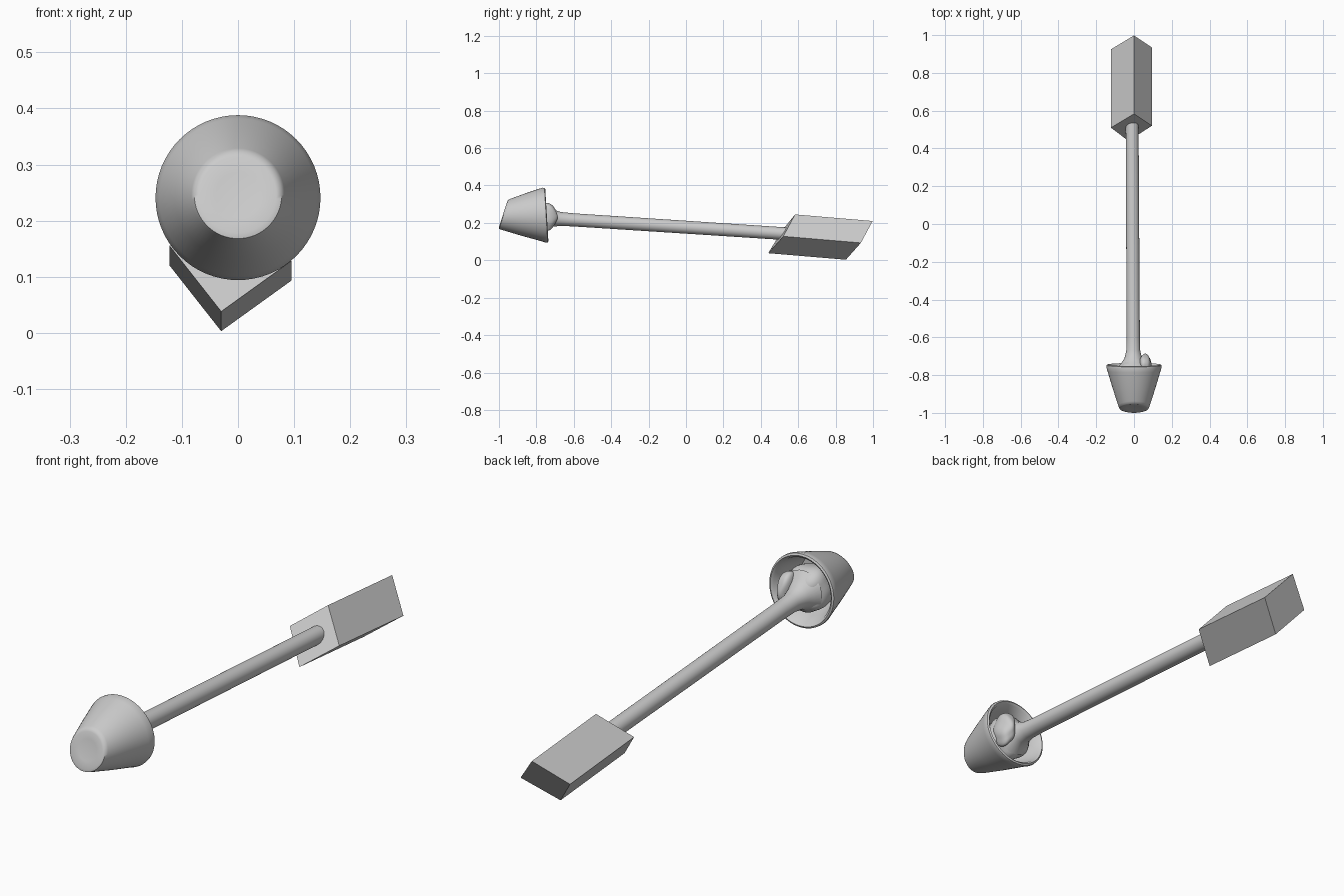
import bpy, bmesh, math
from mathutils import Vector

if "Cube" in bpy.data.objects:
    bpy.data.objects.remove(bpy.data.objects["Cube"])

grey = bpy.data.materials.new("plain grey")
grey.diffuse_color = (0.6, 0.6, 0.6, 1)
grey.use_nodes = True
grey.node_tree.nodes["Principled BSDF"].inputs["Base Color"].default_value = grey.diffuse_color


def finish(name, bm, smooth=None):
    bmesh.ops.recalc_face_normals(bm, faces=bm.faces)
    me = bpy.data.meshes.new(name)
    bm.to_mesh(me)
    bm.free()
    me.materials.append(grey)
    ob = bpy.data.objects.new(name, me)
    bpy.context.collection.objects.link(ob)
    if smooth:
        bpy.ops.object.select_all(action='DESELECT')
        ob.select_set(True)
        bpy.context.view_layer.objects.active = ob
        bpy.ops.object.shade_smooth_by_angle(angle=math.radians(smooth))
    return ob


def loft(name, rings, n, smooth):
    """Rings of (x, y, z, radius, tilt) around the y axis, closed at both ends."""
    bm = bmesh.new()
    loops = []
    for x, y, z, r, tilt in rings:
        loop = []
        for i in range(n):
            a = 2 * math.pi * i / n
            dz = r * math.sin(a)
            loop.append(bm.verts.new((x + r * math.cos(a), y + tilt * dz, z + dz)))
        loops.append(loop)
    for a, b in zip(loops, loops[1:]):
        for i in range(n):
            j = (i + 1) % n
            bm.faces.new((a[i], a[j], b[j], b[i]))
    bm.faces.new(loops[0])
    bm.faces.new(loops[-1])
    return finish(name, bm, smooth)


def lump(name, centre, size, wobble):
    bm = bmesh.new()
    bmesh.ops.create_icosphere(bm, subdivisions=4, radius=1)
    for v in bm.verts:
        p = v.co.copy()
        k = 1 + wobble * math.sin(4 * p.x + 1) * math.sin(5 * p.z + 2 * p.y)
        v.co = Vector(centre) + Vector([p[i] * size[i] * k for i in range(3)])
    return finish(name, bm, 60)


# Slanted block: a sheared parallelogram extruded backwards
bm = bmesh.new()
front = [(-0.03, 0.44, 0.038), (0.095, 0.52, 0.128),
         (0.0, 0.583, 0.245), (-0.122, 0.51, 0.155)]
a = [bm.verts.new(p) for p in front]
b = [bm.verts.new(Vector(p) + Vector((0, 0.415, -0.035))) for p in front]
bm.faces.new(a)
bm.faces.new(b)
for i in range(4):
    j = (i + 1) % 4
    bm.faces.new((a[i], a[j], b[j], b[i]))
finish("slanted_block", bm)

# Long shaft, flared where it meets the cup
loft("shaft", [(0.0, -0.76, 0.235, 0.085, 0), (-0.004, -0.735, 0.232, 0.062, 0),
               (-0.004, -0.71, 0.226, 0.046, 0), (-0.004, -0.67, 0.221, 0.037, 0),
               (-0.004, -0.60, 0.216, 0.035, 0), (-0.01, 0.55, 0.141, 0.034, 0)], 32, 50)

# Hollow tapered cup with a sloping nose and a rolled rim
loft("cup", [(0, -0.974, 0.246, 0.04, 0.32), (0, -0.978, 0.246, 0.068, 0.32),
             (0, -0.974, 0.246, 0.078, 0.32), (0, -0.962, 0.246, 0.083, 0.29),
             (0, -0.87, 0.244, 0.113, 0.08), (0, -0.78, 0.242, 0.140, -0.05),
             (0, -0.757, 0.241, 0.147, -0.06), (0, -0.748, 0.241, 0.146, -0.06),
             (0, -0.744, 0.241, 0.139, -0.06), (0, -0.752, 0.241, 0.130, -0.05),
             (0, -0.80, 0.242, 0.117, 0), (0, -0.88, 0.243, 0.095, 0)], 64, 45)

# Rounded core inside the cup and the bulge beside the shaft
lump("cup_core", (0.0, -0.80, 0.235), (0.092, 0.085, 0.092), 0.07)
lump("side_bulge", (0.058, -0.745, 0.235), (0.034, 0.056, 0.074), 0.06)
